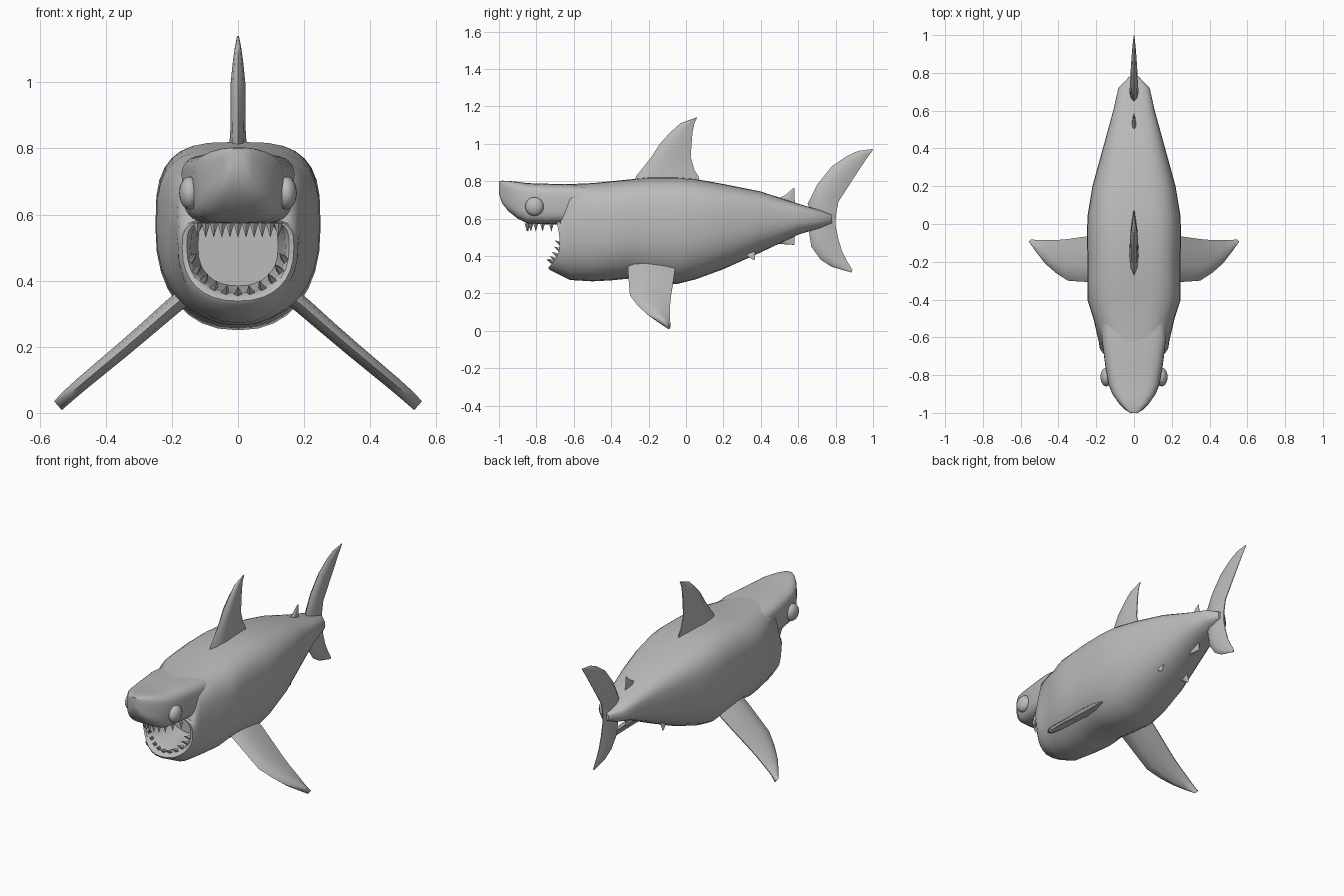
import bpy, bmesh, math
from mathutils import Vector

if "Cube" in bpy.data.objects:
    bpy.data.objects.remove(bpy.data.objects["Cube"])

grey = bpy.data.materials.new("plain grey")
grey.diffuse_color = (0.5, 0.5, 0.5, 1)
grey.use_nodes = True
grey.node_tree.nodes["Principled BSDF"].inputs["Base Color"].default_value = grey.diffuse_color


def finish(name, bm, angle=40):
    bmesh.ops.recalc_face_normals(bm, faces=bm.faces)
    me = bpy.data.meshes.new(name)
    bm.to_mesh(me)
    bm.free()
    me.materials.append(grey)
    me.shade_smooth()
    me.set_sharp_from_angle(angle=math.radians(angle))
    ob = bpy.data.objects.new(name, me)
    bpy.context.collection.objects.link(ob)
    return ob


def loft(name, rings, angle=40):
    """Skin a list of equal-length point rings and cap both ends."""
    bm = bmesh.new()
    rows = [[bm.verts.new(p) for p in r] for r in rings]
    n = len(rows[0])
    for a, b in zip(rows, rows[1:]):
        for i in range(n):
            j = (i + 1) % n
            bm.faces.new((a[i], a[j], b[j], b[i]))
    bm.faces.new(rows[0])
    bm.faces.new(rows[-1])
    return finish(name, bm, angle)


def section(y, w, top, bot, mid=None, nt=3.2, nb=2.3, n=32):
    """Rounded-box cross-section; y may be a function of z."""
    mid = bot + 0.55 * (top - bot) if mid is None else mid
    pts = []
    for i in range(n):
        a = 2 * math.pi * i / n
        c, s = math.cos(a), math.sin(a)
        e, h = (nt, top - mid) if s >= 0 else (nb, mid - bot)
        x = w * math.copysign(abs(c) ** (2 / e), c)
        z = mid + h * math.copysign(abs(s) ** (2 / e), s)
        pts.append((x, y(z) if callable(y) else y, z))
    return pts


def fin(name, sections, normal):
    """Loft lens-shaped sections given as (leading point, trailing point, half thickness)."""
    nrm = Vector(normal).normalized()
    rings = []
    for lead, trail, t in sections:
        a, b = Vector(lead), Vector(trail)
        up = [(0, 0), (0.12, 0.7), (0.35, 1), (0.7, 0.7), (1, 0.12)]
        ring = [a.lerp(b, u) + nrm * t * v for u, v in up]
        ring += [a.lerp(b, u) - nrm * t * v for u, v in reversed(up[1:])]
        rings.append(ring)
    return loft(name, rings, 50)


# Body with jaw lip and mouth cavity
def lip_y(shift):
    return lambda z: -0.675 + shift - (0.07 if z < 0.46 else 0.02) * ((z - 0.46) / 0.13) ** 2


def mouth(y, s):
    return section(y, 0.178 * s, 0.59, 0.5 - 0.17 * s, 0.5, 3.5, 2.3)


trunk = [(-0.62, .187, .785, .272), (-0.5, .215, .79, .265), (-0.4, .247, .80, .27),
         (-0.3, .246, .81, .28), (-0.2, .246, .82, .265), (-0.05, .25, .82, .25),
         (0.05, .245, .812, .275), (0.2, .22, .785, .33), (0.4, .165, .745, .42),
         (0.6, .11, .68, .515), (0.72, .083, .645, .55), (0.78, .025, .62, .575)]
rings = [mouth(-0.48, 0.68), mouth(-0.58, 0.76), mouth(lip_y(0.02), 0.80),
         mouth(lip_y(0), 0.87), mouth(lip_y(0), 0.95), mouth(lip_y(0.02), 1.02)]
rings += [section(*t) for t in trunk]
loft("body", rings)

# Snout overhanging the mouth; its underside is the palate
snout = [(-1.0, .02, .80, .735), (-0.985, .045, .803, .685), (-0.95, .08, .802, .64),
         (-0.9, .115, .797, .60), (-0.85, .135, .79, .575), (-0.75, .152, .787, .57),
         (-0.6, .172, .784, .57), (-0.45, .17, .77, .57)]
loft("snout", [section(*t, nt=4, nb=4) for t in snout])

# Eyes
for side in (-1, 1):
    bm = bmesh.new()
    bmesh.ops.create_uvsphere(bm, u_segments=20, v_segments=12, radius=0.05)
    for v in bm.verts:
        v.co = Vector((v.co.x * 0.64 + side * 0.146, v.co.y - 0.81, v.co.z + 0.665))
    finish("eye", bm, 60)


# Teeth
def teeth(name, items):
    bm = bmesh.new()
    for base, direction, length in items:
        d = Vector(direction).normalized()
        q = d.to_track_quat('Z', 'Y')
        made = bmesh.ops.create_cone(bm, cap_ends=True, segments=4, radius1=0.013,
                                     radius2=0.0, depth=length)
        for v in made["verts"]:
            v.co = q @ v.co + Vector(base) + d * length / 2
    finish(name, bm, 20)


upper = []
for i in range(11):
    u = (i - 5) / 5
    upper.append(((0.122 * u, -0.85 + 0.13 * u * u, 0.575), (0, 0, -1), 0.045))
teeth("upper_teeth", upper)
lower = []
for i in range(11):
    a = math.radians(195 + 15 * i)
    x, z = 0.147 * math.cos(a), 0.5 + 0.14 * math.sin(a)
    lower.append(((x, lip_y(0.01)(z), z), (-0.5 * x / 0.147, -1, 0.55), 0.045))
teeth("lower_teeth", lower)

# Dorsal fin: height, leading y, trailing y, half thickness
fin("dorsal_fin", [((0, a, z), (0, b, z), t) for z, a, b, t in [
    (.77, -.29, .08, .026), (.83, -.265, .065, .025), (.86, -.24, .045, .023),
    (.93, -.185, .025, .022), (1.0, -.14, .03, .022), (1.06, -.085, .035, .016),
    (1.11, -.03, .045, .009), (1.14, .052, .06, .003)]], (1, 0, 0))

# Tail fin: leading y, z, trailing y, z, half thickness
fin("tail_fin", [((0, a, b), (0, c, d), t) for a, b, c, d, t in [
    (.995, .972, 1.0, .968, .002), (.92, .962, .965, .92, .009), (.86, .935, .925, .86, .013),
    (.78, .88, .86, .76, .018), (.70, .78, .815, .69, .021), (.65, .68, .802, .62, .024),
    (.68, .61, .80, .595, .024), (.655, .545, .80, .56, .024), (.67, .45, .815, .49, .021),
    (.72, .38, .835, .425, .017), (.78, .342, .86, .375, .012), (.885, .312, .89, .325, .003)]],
    (1, 0, 0))

# Small fins on the midline near the tail
fin("second_dorsal_fin", [((0, .46, .69), (0, .585, .66), .014),
                          ((0, .53, .725), (0, .58, .715), .009),
                          ((0, .575, .765), (0, .58, .76), .002)], (1, 0, 0))
fin("anal_fin", [((0, .44, .475), (0, .59, .54), .014),
                 ((0, .50, .465), (0, .58, .495), .009),
                 ((0, .575, .46), (0, .58, .462), .002)], (1, 0, 0))

# Paired fins
pectoral = [(.12, .385, -.31, -.06, .026), (.20, .32, -.31, -.06, .026),
            (.28, .25, -.305, -.07, .024), (.35, .19, -.30, -.08, .023),
            (.41, .14, -.262, -.085, .022), (.47, .09, -.21, -.085, .021),
            (.51, .055, -.155, -.085, .02), (.545, .022, -.10, -.082, .018)]
for side in (-1, 1):
    fin("pectoral_fin", [((side * x, a, z), (side * x, b, z), t)
                         for x, z, a, b, t in pectoral], (side * .66, 0, .75))
    fin("pelvic_fin", [((side * .075, .27, .44), (side * .075, .37, .46), .014),
                       ((side * .09, .32, .405), (side * .09, .37, .415), .009),
                       ((side * .10, .36, .38), (side * .10, .368, .382), .002)],
        (side * .8, 0, .5))
